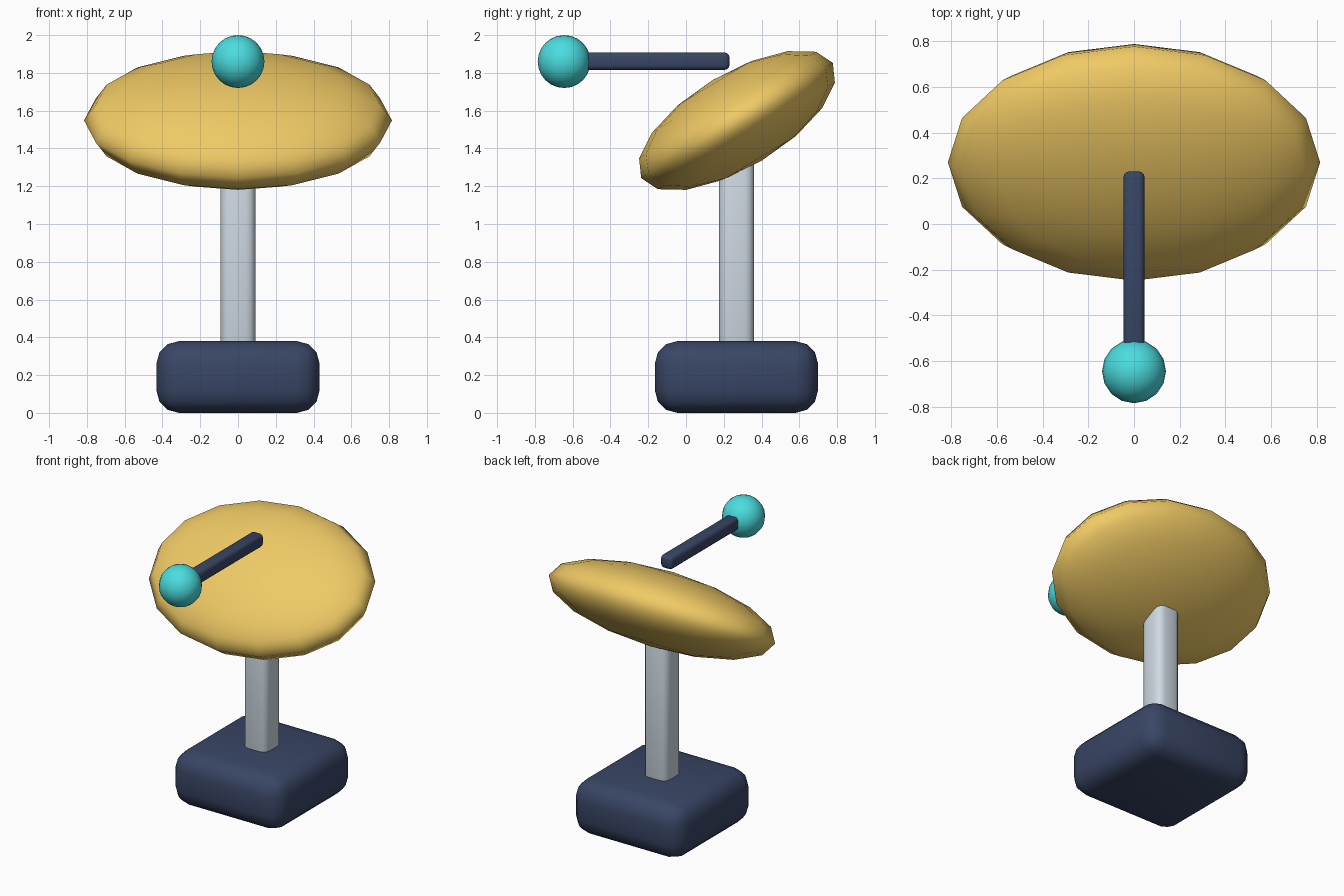
import bpy
from math import radians

if "Cube" in bpy.data.objects:
    bpy.data.objects.remove(bpy.data.objects["Cube"])


def material(name, rgb):
    m = bpy.data.materials.new(name)
    m.diffuse_color = (*rgb, 1)
    m.use_nodes = True
    m.node_tree.nodes["Principled BSDF"].inputs["Base Color"].default_value = m.diffuse_color
    return m


navy = material("navy", (0.04, 0.06, 0.13))
gold = material("gold", (0.87, 0.59, 0.13))
teal = material("teal", (0.07, 0.72, 0.74))
silver = material("silver", (0.62, 0.70, 0.76))


def rounded_box(name, lo, hi, bevel, mat):
    centre = [(a + b) / 2 for a, b in zip(lo, hi)]
    bpy.ops.mesh.primitive_cube_add(size=1, location=centre)
    ob = bpy.context.object
    ob.name = name
    ob.scale = [b - a for a, b in zip(lo, hi)]
    bpy.ops.object.transform_apply(location=False, rotation=False, scale=True)
    mod = ob.modifiers.new("Rounded edges", 'BEVEL')
    mod.width = bevel
    mod.segments = 3
    bpy.ops.object.shade_smooth()
    ob.data.materials.append(mat)
    return ob


def ellipsoid(name, centre, radii, mat, tilt=0, segments=16, rings=8):
    bpy.ops.mesh.primitive_uv_sphere_add(segments=segments, ring_count=rings, radius=1,
                                         location=centre, rotation=(tilt, 0, 0))
    ob = bpy.context.object
    ob.name = name
    ob.scale = radii
    bpy.ops.object.shade_smooth()
    ob.data.materials.append(mat)
    return ob


# Base block and upright post
rounded_box("base", (-0.432, -0.165, 0), (0.432, 0.699, 0.38), 0.12, navy)
rounded_box("post", (-0.093, 0.175, 0.25), (0.093, 0.361, 1.46), 0.05, silver)

# Tilted dish, a flattened low-poly ellipsoid
ellipsoid("dish", (0, 0.27, 1.548), (0.815, 0.592, 0.25), gold, tilt=radians(31))

# Feed arm with a ball at its front end
rounded_box("feed_arm", (-0.046, -0.64, 1.816), (0.046, 0.23, 1.908), 0.025, navy)
ellipsoid("feed_ball", (0, -0.645, 1.86), (0.14, 0.14, 0.14), teal, segments=16, rings=12)
